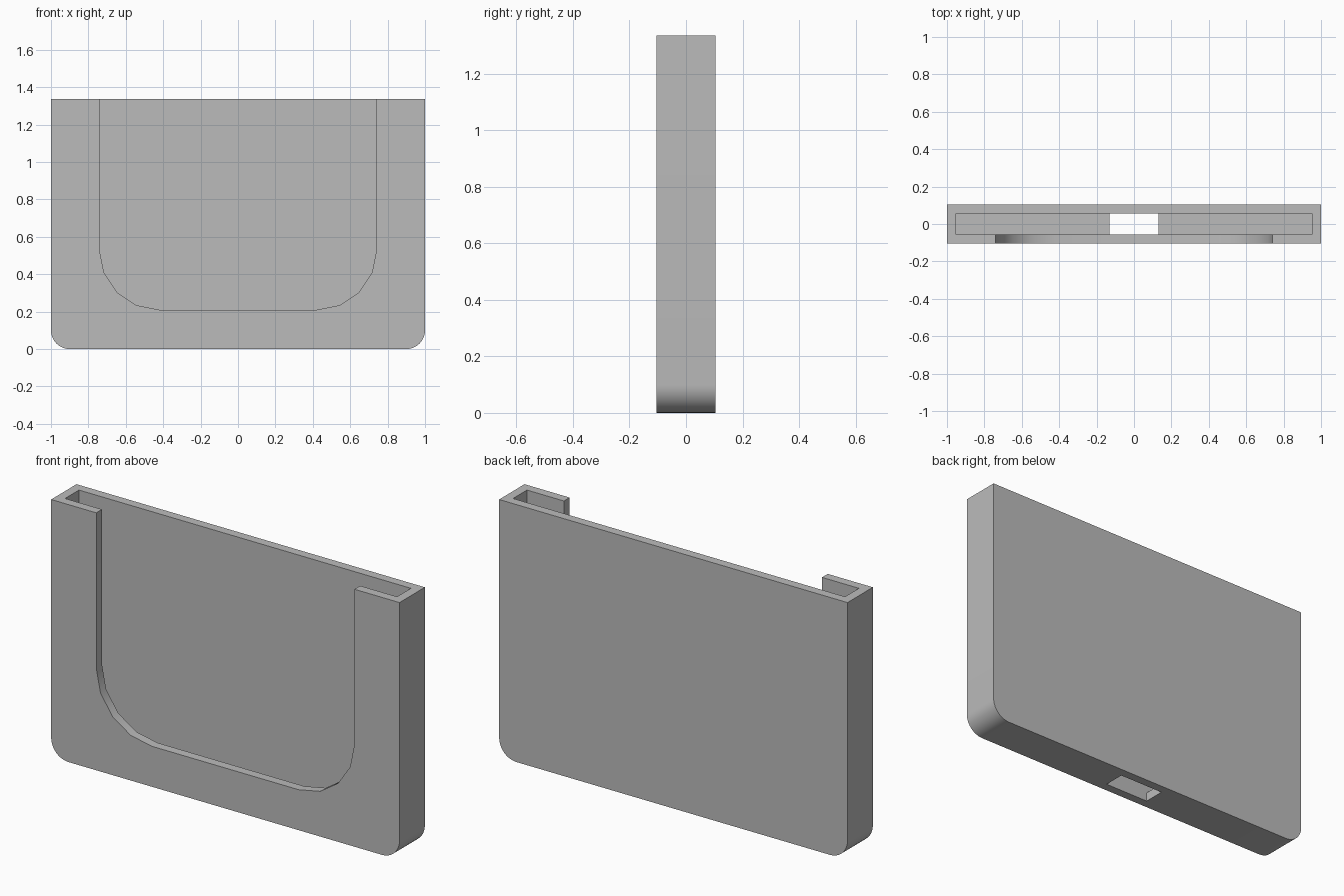
import bpy, bmesh
from math import sin, cos, pi

cube = bpy.data.objects.get("Cube")
if cube:
    bpy.data.objects.remove(cube, do_unlink=True)

HEIGHT, DEPTH, WALL = 1.336, 0.208, 0.047
ABOVE = HEIGHT + 0.2

grey = bpy.data.materials.new("plain grey")
grey.use_nodes = True
grey.diffuse_color = (0.5, 0.5, 0.5, 1)
grey.node_tree.nodes["Principled BSDF"].inputs["Base Color"].default_value = (0.5, 0.5, 0.5, 1)


def prism(name, half, y0, y1):
    """Extrude a front outline, given as its +x half from bottom to top, along y."""
    outline = half + [(-x, z) for x, z in reversed(half)]
    bm = bmesh.new()
    face = bm.faces.new([bm.verts.new((x, y0, z)) for x, z in outline])
    new = bmesh.ops.extrude_face_region(bm, geom=[face])["geom"]
    verts = [g for g in new if isinstance(g, bmesh.types.BMVert)]
    bmesh.ops.translate(bm, verts=verts, vec=(0, y1 - y0, 0))
    bmesh.ops.recalc_face_normals(bm, faces=bm.faces)
    mesh = bpy.data.meshes.new(name)
    bm.to_mesh(mesh)
    bm.free()
    mesh.materials.append(grey)
    obj = bpy.data.objects.new(name, mesh)
    bpy.context.collection.objects.link(obj)
    return obj


def rounded_u(width, bottom, radius, steps, top):
    """Half of a U outline with a rounded lower corner."""
    arc = [(width - radius + radius * sin(a), bottom + radius - radius * cos(a))
           for a in (i * pi / 2 / steps for i in range(steps + 1))]
    return arc + [(width, top)]


# Solid body with rounded lower corners
body = prism("holder_body", rounded_u(1, 0, 0.1, 10, HEIGHT), -DEPTH / 2, DEPTH / 2)

# Inner pocket, together with the slot through the floor
inner = DEPTH / 2 - WALL
pocket = prism("pocket_cutter",
               [(0.13, -0.1), (0.13, WALL), (1 - WALL, WALL), (1 - WALL, ABOVE)],
               -inner, inner)

# Large open window in the front wall
window = prism("window_cutter", rounded_u(0.741, 0.21, 0.32, 4, ABOVE), -DEPTH, 0)

bpy.ops.object.select_all(action="DESELECT")
bpy.context.view_layer.objects.active = body
body.select_set(True)
for cutter in (pocket, window):
    cutter.hide_render = True
    mod = body.modifiers.new(cutter.name, "BOOLEAN")
    mod.operation = "DIFFERENCE"
    mod.solver = "EXACT"
    mod.object = cutter
    bpy.ops.object.modifier_apply(modifier=mod.name)
    bpy.data.objects.remove(cutter, do_unlink=True)

bpy.ops.object.shade_smooth_by_angle()
